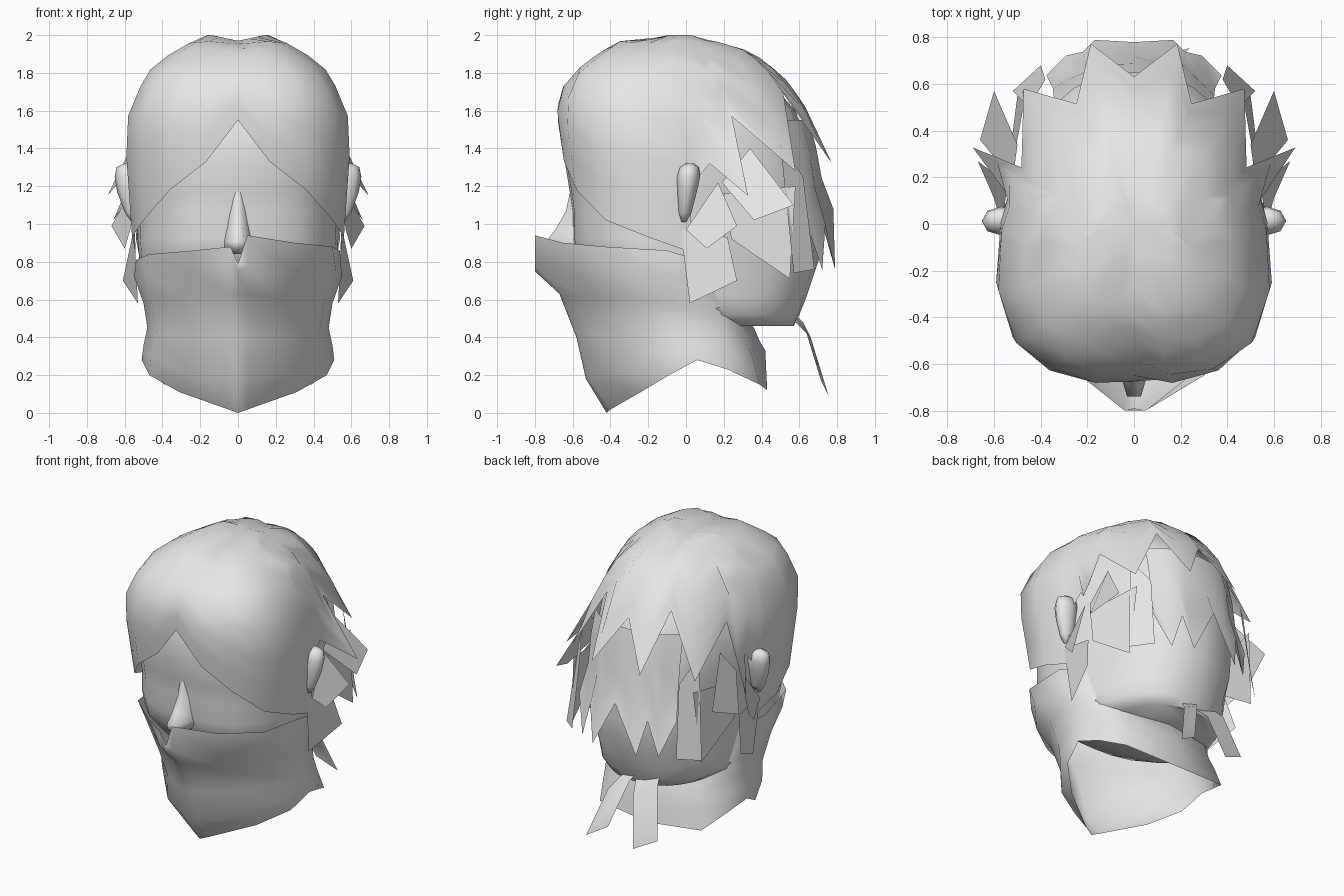
import bpy, bmesh, math
from mathutils import Vector

old = bpy.data.objects.get("Cube")
if old:
    bpy.data.objects.remove(old, do_unlink=True)

grey = bpy.data.materials.new("plain grey")
grey.use_nodes = True
grey.diffuse_color = (0.8, 0.8, 0.8, 1)
grey.node_tree.nodes["Principled BSDF"].inputs["Base Color"].default_value = (0.8, 0.8, 0.8, 1)


def make(name, verts, faces, angle=60):
    """Mesh object with merged seams, outward normals and smooth shading."""
    mesh = bpy.data.meshes.new(name)
    mesh.from_pydata([tuple(v) for v in verts], [], faces)
    bm = bmesh.new()
    bm.from_mesh(mesh)
    bmesh.ops.remove_doubles(bm, verts=bm.verts, dist=0.0005)
    bmesh.ops.recalc_face_normals(bm, faces=bm.faces)
    bm.to_mesh(mesh)
    bm.free()
    mesh.materials.append(grey)
    obj = bpy.data.objects.new(name, mesh)
    bpy.context.collection.objects.link(obj)
    bpy.ops.object.select_all(action="DESELECT")
    obj.select_set(True)
    bpy.context.view_layer.objects.active = obj
    bpy.ops.object.shade_smooth_by_angle(angle=math.radians(angle))
    return obj


def lerp_table(table, key):
    """Linear interpolation of rows (key, values...), keys rising."""
    if key <= table[0][0]:
        return table[0][1:]
    for a, b in zip(table, table[1:]):
        if key <= b[0]:
            t = (key - a[0]) / (b[0] - a[0])
            return [p + (q - p) * t for p, q in zip(a[1:], b[1:])]
    return table[-1][1:]


def shell_point(rings, deg, z, n, out=0.0):
    """Point on a shell, boxy in front, narrower and rounder behind; deg runs from the front."""
    hw, yf, yb = lerp_table(rings, z)
    yc, ry = (yf + yb) / 2, (yb - yf) / 2
    s, c = math.sin(math.radians(deg)), math.cos(math.radians(deg))
    t = min(1, max(0, (min(deg, 360 - deg) - 65) / 60))
    t = t * t * (3 - 2 * t)
    hw *= 1 - 0.15 * t
    n += (2.3 - n) * t
    r = (abs(s / hw) ** n + abs(c / ry) ** n) ** (-1 / n) + out
    return Vector((r * s, yc - r * c, z))


def grid(name, columns, closed=False, cap=False, angle=60):
    """Skin a list of equally long columns of points."""
    rows, count = len(columns[0]), len(columns)
    verts = [p for col in columns for p in col]
    faces = []
    for i in range(count if closed else count - 1):
        j = (i + 1) % count
        for k in range(rows - 1):
            faces.append((i * rows + k, j * rows + k, j * rows + k + 1, i * rows + k + 1))
    if cap:
        faces.append([i * rows for i in range(count)])
        faces.append([i * rows + rows - 1 for i in range(count)])
    return make(name, verts, faces, angle)


# Head: (z, half width, front y, back y)
head = [(0.46, 0.36, 0.02, 0.57), (0.52, 0.47, -0.2, 0.60), (0.62, 0.50, -0.40, 0.64),
        (0.80, 0.53, -0.57, 0.70), (0.92, 0.54, -0.60, 0.71), (1.06, 0.54, -0.60, 0.71),
        (1.17, 0.55, -0.615, 0.71), (1.32, 0.56, -0.64, 0.68), (1.60, 0.54, -0.62, 0.58),
        (1.80, 0.40, -0.48, 0.40), (1.90, 0.20, -0.25, 0.20)]
grid("head", [[shell_point(head, d, r[0], 2.8) for r in head] for d in range(0, 360, 15)],
     closed=True, cap=True)

# Nose: (z, ridge half width, base half width, ridge y)
nose = [(1.18, 0.012, 0.03, -0.612), (1.07, 0.02, 0.045, -0.635), (0.98, 0.025, 0.06, -0.685),
        (0.91, 0.03, 0.075, -0.74), (0.87, 0.025, 0.07, -0.735), (0.84, 0.015, 0.05, -0.62)]
grid("nose", [[(s * (b if base else w), -0.585 if base else y, z) for z, w, b, y in nose]
              for s, base in ((-1, 1), (-1, 0), (1, 0), (1, 1))], angle=80)

# Ears: flattened teardrops (z, half depth, half thickness)
ear_rings = [(1.01, 0.015, 0.02), (1.06, 0.035, 0.05), (1.17, 0.052, 0.08),
             (1.25, 0.062, 0.085), (1.30, 0.05, 0.07), (1.32, 0.02, 0.03)]
for side, label in ((1, "left"), (-1, "right")):
    cols = [[(side * (0.56 + b * math.cos(a) + 0.1 * (z - 1.17)),
              0.005 + 0.1 * (z - 1.17) + w * math.sin(a), z) for z, w, b in ear_rings]
            for a in [i * math.pi / 4 for i in range(8)]]
    grid(label + "_ear", cols, closed=True, cap=True, angle=80)

# Hair shells: (z, half width, front y, back y)
hair = [(0.85, 0.565, -0.58, 0.71), (1.00, 0.575, -0.60, 0.72), (1.20, 0.59, -0.63, 0.72),
        (1.40, 0.605, -0.66, 0.70), (1.60, 0.59, -0.685, 0.645), (1.77, 0.505, -0.64, 0.53),
        (1.85, 0.45, -0.54, 0.45), (1.92, 0.33, -0.45, 0.36), (1.97, 0.24, -0.37, 0.20),
        (2.00, 0.17, -0.12, 0.08)]


def hair_shell(name, edge, top, steps, lift, crown):
    """Hair sheet hanging from height top to a jagged edge (degrees, z, tip flare)."""
    degs = [e[0] for e in edge]
    degs += [360 - d for d in reversed(degs) if 0 < d < 180]
    cols = []
    for d in degs:
        low, flare = lerp_table(edge, min(d, 360 - d))
        col = [Vector((0, 0, 1.97))] if crown else []
        for t in steps:
            z = top + (low - top) * t
            p = shell_point(hair, d, z, 3.2, lift + flare * t ** 4)
            p.z -= 0.03 * max(0, 1 - abs(p.x) / 0.14) * max(0, (z - 1.7) / 0.3)
            col.append(p)
        cols.append(col)
    grid(name, cols, closed=crown, angle=70)


cap_edge = [(0, 1.55, 0), (14, 1.33, 0), (30, 1.18, 0), (46, 1.02, 0), (65, 0.93, 0),
            (86, 0.85, 0), (88, 1.2, 0), (100, 1.32, 0), (112, 1.15, 0.21), (118, 1.57, 0),
            (139, 1.28, 0.11), (156, 1.69, 0), (166, 1.32, 0.09), (180, 1.62, 0)]
hair_shell("hair_cap", cap_edge, 2.0, [0, .04, .1, .17, .25, .4, .6, .8, 1], 0, True)
lower_edge = [(147, 1.0, 0.08), (156, 0.76, 0.1), (162, 1.0, 0.07), (167, 0.76, 0.11),
              (180, 1.08, 0.07)]
hair_shell("hair_lower_layer", lower_edge, 1.55, [0, .3, .65, 1], -0.01, False)

# Loose locks on the sides, as flat panels
locks = {
    "front_lock": [(0.55, -0.03, 0.98), (0.53, 0.02, 0.58), (0.61, 0.27, 0.70),
                   (0.56, 0.22, 0.93)],
    "ear_lock": [(0.54, 0.17, 1.22), (0.57, 0.0, 0.97), (0.60, 0.11, 0.87),
                 (0.67, 0.27, 0.99)],
    "upper_lock": [(0.50, 0.34, 1.40), (0.52, 0.19, 1.22), (0.66, 0.36, 1.02),
                   (0.60, 0.57, 1.10)],
    "rear_lock": [(0.53, 0.2, 1.16), (0.54, 0.24, 0.92), (0.50, 0.55, 0.71),
                  (0.46, 0.58, 1.2)],
    "nape_lock": [(0.45, 0.50, 1.42), (0.38, 0.62, 1.25), (0.40, 0.68, 0.76),
                  (0.52, 0.57, 0.74)],
}
for name, pts in locks.items():
    for side, label in ((1, "left"), (-1, "right")):
        make(label + "_" + name, [(side * x, y, z) for x, y, z in pts], [(0, 1, 2, 3)])

# Face scarf: half columns from front to back, top to bottom
half = [
    [(0, -.79, .79), (0, -.80, .75), (0, -.67, .63), (0, -.58, .4), (0, -.53, .18), (0, -.42, 0)],
    [(.05, -.80, .94), (.05, -.80, .78), (.05, -.66, .63), (.05, -.57, .4), (.05, -.52, .18), (.05, -.4, .018)],
    [(.30, -.65, .90), (.29, -.61, .75), (.24, -.53, .6), (.23, -.45, .4), (.26, -.40, .2), (.31, -.24, .11)],
    [(.5, -.43, .88), (.52, -.36, .75), (.46, -.28, .6), (.43, -.23, .42), (.46, -.18, .3), (.47, -.09, .2)],
    [(.54, -.1, .86), (.55, -.1, .72), (.5, -.06, .58), (.48, 0, .45), (.5, .02, .36), (.51, .06, .28)],
    [(.5, .1, .8), (.48, .14, .64), (.45, .18, .55), (.44, .2, .45), (.46, .22, .35), (.47, .22, .23)],
    [(.33, .25, .54), (.32, .28, .49), (.32, .32, .42), (.34, .33, .35), (.36, .36, .27), (.39, .39, .15)],
    [(0, .32, .5), (0, .36, .45), (0, .39, .38), (0, .42, .33), (0, .425, .22), (0, .43, .12)],
]
mirrored = [[(-x, y, z) for x, y, z in col] for col in reversed(half[1:-1])]
# The right upper edge sits a little lower and closer to the face
for col, drop, tuck in zip(reversed(mirrored), (0.06, 0.04, 0.04, 0.05), (0.01, 0.07, 0.03, 0)):
    for k in (0, 1):
        x, y, z = col[k]
        col[k] = (x + tuck, y, z - drop * (1 - k))
grid("face_scarf", half + mirrored, closed=True)

# Scarf tails hanging behind the neck
for name, x0, x1, w in (("left_scarf_tail", 0.02, 0.17, 0.07), ("right_scarf_tail", -0.1, -0.2, 0.08)):
    path = [(x0, 0.56, 0.52), ((x0 * 2 + x1) / 3, 0.64, 0.44), (x1, 0.735, 0.13)]
    grid(name, [[(x + s * w, y + 0.02 * s, z - 0.04 * s) for x, y, z in path] for s in (-1, 1)])
